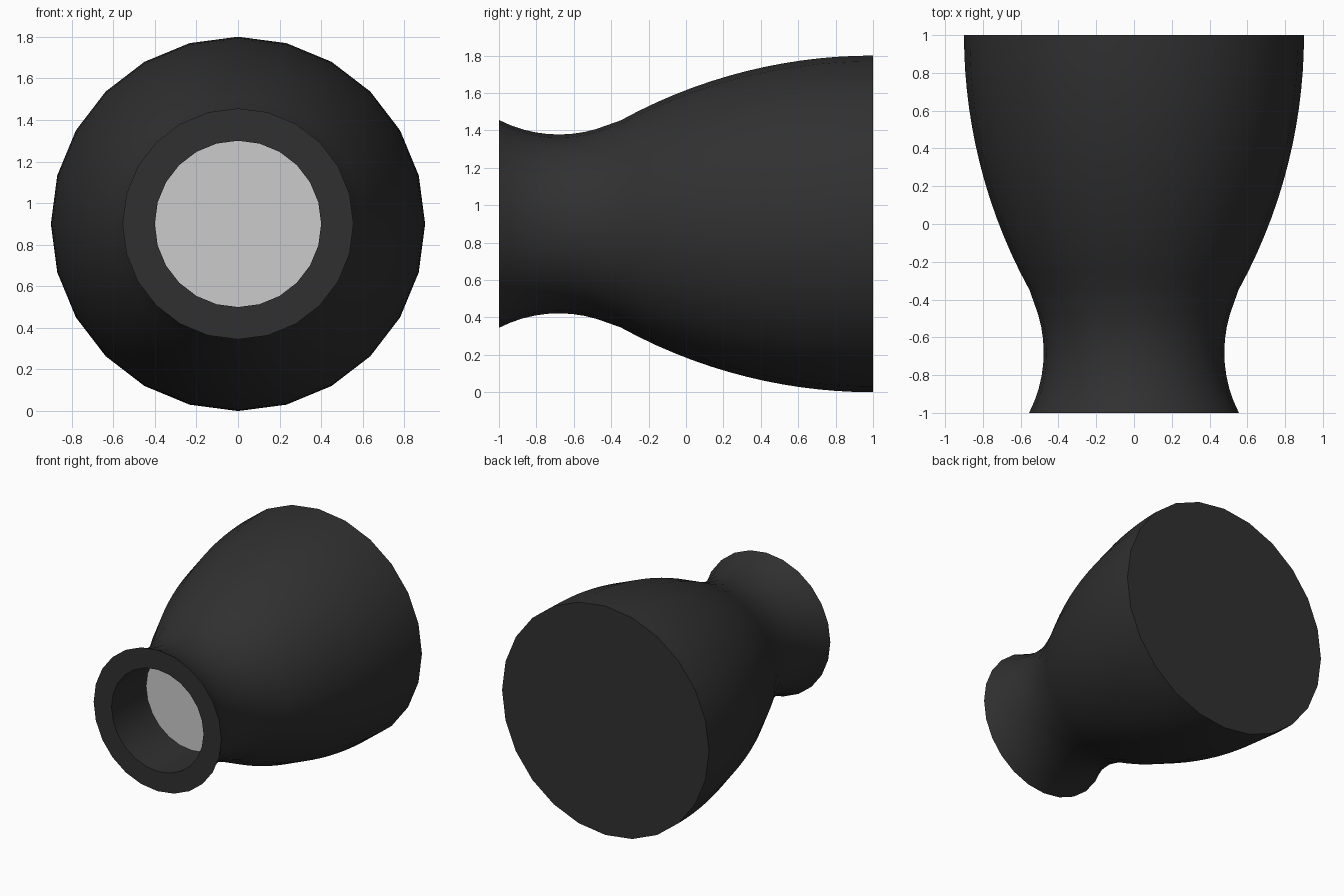
import bpy
import bmesh
from math import sin, cos, pi, sqrt, radians

if "Cube" in bpy.data.objects:
    bpy.data.objects.remove(bpy.data.objects["Cube"])

AXIS_Z = 0.9
SIDES = 24
NECK_Y, LENS_Y = -0.68, -0.57


def lathe(name, profile, sides, turn=0.0, cap_first=False, cap_last=False):
    """Spin (y, radius) points round the horizontal y axis."""
    bm = bmesh.new()
    rings = []
    for y, r in profile:
        rings.append([bm.verts.new((r * cos(turn + 2 * pi * i / sides), y,
                                    AXIS_Z + r * sin(turn + 2 * pi * i / sides)))
                      for i in range(sides)])
    for a, b in zip(rings, rings[1:]):
        for i in range(sides):
            j = (i + 1) % sides
            bm.faces.new((a[i], a[j], b[j], b[i]))
    if cap_first:
        bm.faces.new(rings[0])
    if cap_last:
        bm.faces.new(rings[-1][::-1])
    bmesh.ops.recalc_face_normals(bm, faces=bm.faces)
    mesh = bpy.data.meshes.new(name)
    bm.to_mesh(mesh)
    bm.free()
    obj = bpy.data.objects.new(name, mesh)
    bpy.context.collection.objects.link(obj)
    bpy.ops.object.select_all(action='DESELECT')
    obj.select_set(True)
    bpy.context.view_layer.objects.active = obj
    bpy.ops.object.shade_smooth_by_angle(angle=radians(30))
    return obj


def radius(y):
    """Flared neck arc running tangent into the long body arc."""
    if y < -0.35:
        return 0.478 + 0.70 - sqrt(0.70 ** 2 - (y - NECK_Y) ** 2)
    return 0.9 - 2.8 + sqrt(2.8 ** 2 - (1 - y) ** 2)


# Dark housing: bore, flat front rim, curved outside and flat back
neck = [-1 + 0.65 * i / 10 for i in range(10)]
body = [-0.35 + 1.35 * i / 14 for i in range(15)]
profile = [(LENS_Y + 0.02, 0.40), (-1, 0.40)] + [(y, radius(y)) for y in neck + body]
housing = lathe("housing", profile, SIDES, cap_first=True, cap_last=True)
dark = bpy.data.materials.new("dark_shell")
dark.diffuse_color = (0.03, 0.03, 0.03, 1)
dark.use_nodes = True
dark.node_tree.nodes["Principled BSDF"].inputs["Base Color"].default_value = dark.diffuse_color
housing.data.materials.append(dark)

# Pale lens set back inside the bore
lathe("lens", [(LENS_Y, 0.405), (LENS_Y + 0.02, 0.405)], 20, turn=radians(5),
      cap_first=True, cap_last=True)
